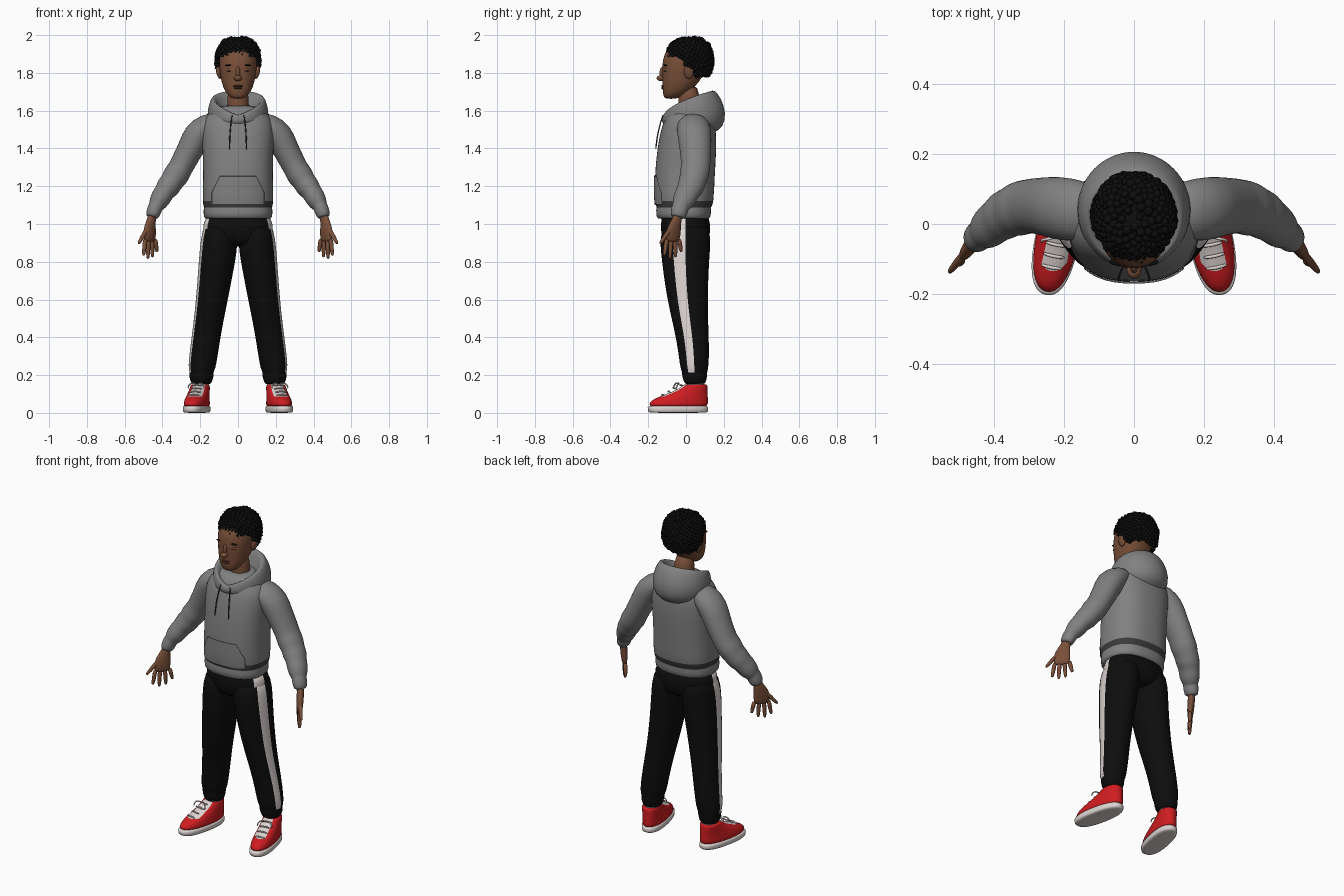
import bpy, bmesh, random
from math import sin, cos, pi, sqrt
from mathutils import Vector, Matrix

random.seed(4)
if "Cube" in bpy.data.objects:
    bpy.data.objects.remove(bpy.data.objects["Cube"])


def material(name, r, g, b):
    m = bpy.data.materials.new(name)
    m.use_nodes = True
    m.diffuse_color = (r, g, b, 1)
    node = m.node_tree.nodes["Principled BSDF"]
    node.inputs["Base Color"].default_value = (r, g, b, 1)
    node.inputs["Roughness"].default_value = 0.8
    return m


SKIN = material("brown skin", .19, .078, .04)
LIP = material("dark skin", .09, .035, .02)
HAIR = material("black hair", .004, .004, .004)
GREY = material("grey fleece", .22, .22, .22)
SEAM = material("dark grey seam", .045, .045, .045)
PANTS = material("black cloth", .004, .004, .004)
WHITE = material("off white", .72, .66, .64)
RED = material("red leather", .62, .012, .015)


def finish(name, bm, mats, subdiv=0):
    bmesh.ops.recalc_face_normals(bm, faces=bm.faces[:])
    me = bpy.data.meshes.new(name)
    bm.to_mesh(me)
    bm.free()
    for m in mats:
        me.materials.append(m)
    for f in me.polygons:
        f.use_smooth = True
    ob = bpy.data.objects.new(name, me)
    bpy.context.collection.objects.link(ob)
    if subdiv:
        mod = ob.modifiers.new("smooth", "SUBSURF")
        mod.levels = mod.render_levels = subdiv
    return ob


def skin(name, rings, mats, paint=None, subdiv=1, caps=True):
    """Bridge closed rings of points; paint(column, row) picks the material."""
    bm = bmesh.new()
    rows = [[bm.verts.new(p) for p in r] for r in rings]
    n = len(rows[0])
    for j in range(len(rows) - 1):
        for k in range(n):
            q = (k + 1) % n
            f = bm.faces.new((rows[j][k], rows[j][q], rows[j + 1][q], rows[j + 1][k]))
            f.material_index = paint(k, j) if paint else 0
    if caps:
        bm.faces.new(rows[0])
        bm.faces.new(rows[-1])
    return finish(name, bm, mats, subdiv)


def power(v, p):
    return (1 if v > 0 else -1) * abs(v) ** (2 / p)


def stack(name, rows, mats, s=1, n=24, p=2, paint=None, subdiv=1):
    """Level rings from rows of (z, centre x, half width, y front, y back)."""
    ang = [2 * pi * k / n for k in range(n)]
    rings = [[(s * (cx + rx * power(cos(a), p)),
               (y0 + y1) / 2 + (y1 - y0) / 2 * power(sin(a), p), z) for a in ang]
             for z, cx, rx, y0, y1 in rows]
    return skin(name, rings, mats, paint, subdiv)


def tube(name, path, mat, side=(0, 1, 0), s=1, n=14, paint=None, subdiv=1):
    """Rings across a path of (x, y, z, radius along side, other radius)."""
    pts = [Vector(q[:3]) for q in path]
    rings = []
    for i, q in enumerate(path):
        t = (pts[min(i + 1, len(pts) - 1)] - pts[max(i - 1, 0)]).normalized()
        u = Vector(side)
        u = (u - t * u.dot(t)).normalized()
        v = t.cross(u)
        ring = []
        for k in range(n):
            a = 2 * pi * k / n
            w = pts[i] + u * q[3] * cos(a) + v * q[4] * sin(a)
            ring.append((s * w.x, w.y, w.z))
        rings.append(ring)
    return skin(name, rings, [mat], paint, subdiv)


def ball(name, loc, size, mat, tilt=0):
    bm = bmesh.new()
    m = Matrix.Translation(loc) @ Matrix.Rotation(tilt, 4, 'Y') @ Matrix.Diagonal((*size, 1))
    bmesh.ops.create_uvsphere(bm, u_segments=16, v_segments=10, radius=1, matrix=m)
    return finish(name, bm, [mat])


# Head, neck and face
stack("head", [(1.662, 0, .03, -.11, -.05), (1.68, 0, .054, -.122, -.01),
               (1.72, 0, .08, -.125, .045), (1.78, 0, .094, -.126, .09),
               (1.84, 0, .101, -.128, .115), (1.9, 0, .1, -.118, .12),
               (1.95, 0, .075, -.08, .1)], [SKIN], p=2.2)
tube("neck", [(0, .03, 1.5, .07, .068), (0, .02, 1.6, .058, .058), (0, .01, 1.75, .06, .06)], SKIN)
ball("nose_tip", (0, -.13, 1.772), (.021, .026, .016), SKIN)
ball("nose_bridge", (0, -.122, 1.8), (.012, .018, .034), SKIN)
ball("upper_lip", (0, -.118, 1.731), (.028, .013, .006), LIP)
ball("lower_lip", (0, -.117, 1.72), (.024, .014, .007), LIP)
for s, tag in ((1, "left"), (-1, "right")):
    ball(tag + "_ear", (s * .102, .015, 1.807), (.014, .027, .04), SKIN, s * .2)
    ball(tag + "_eyelid", (s * .042, -.099, 1.814), (.022, .018, .014), SKIN)
    ball(tag + "_lash_line", (s * .042, -.105, 1.81), (.02, .014, .003), LIP)
    ball(tag + "_eyebrow", (s * .044, -.108, 1.841), (.026, .011, .005), HAIR, s * .1)


# Curly hair: a cap under a shell of small curls, both cut at the hairline
def scalp(d, k=1):
    flat = max(sqrt(d.x ** 2 + d.y ** 2), .001)
    w = flat ** .7 / flat * k
    return Vector((.113 * d.x * w, .02 + .12 * d.y * w, 1.866 + .117 * d.z * k))


def above_hairline(p):
    return p.z > min(1.888, max(1.785, 1.875 - (p.y + .02) * 1.7))


bm = bmesh.new()
bmesh.ops.create_icosphere(bm, subdivisions=4, radius=1)
for v in bm.verts:
    v.co = scalp(v.co.copy(), .98)
bmesh.ops.delete(bm, geom=[v for v in bm.verts if not above_hairline(v.co)], context='VERTS')
finish("hair_cap", bm, [HAIR])
bm = bmesh.new()
total = 520
for i in range(total):
    z = 1 - 2 * (i + .5) / total
    r = sqrt(1 - z * z)
    p = scalp(Vector((r * cos(2.4 * i), r * sin(2.4 * i), z)), random.uniform(.97, 1.02))
    if above_hairline(p):
        bmesh.ops.create_icosphere(bm, subdivisions=1, radius=random.uniform(.012, .017),
                                   matrix=Matrix.Translation(p))
finish("hair_curls", bm, [HAIR])

# Hoodie body with a ribbed hem
torso = stack("hoodie_body", [
    (1.025, 0, .172, -.145, .12), (1.032, 0, .182, -.157, .13), (1.08, 0, .184, -.16, .135),
    (1.088, 0, .178, -.153, .13), (1.1, 0, .19, -.165, .147), (1.25, 0, .184, -.167, .152),
    (1.4, 0, .188, -.153, .162), (1.5, 0, .195, -.133, .16), (1.56, 0, .18, -.112, .145),
    (1.61, 0, .13, -.085, .12), (1.63, 0, .08, -.05, .09)],
    [GREY, SEAM], n=32, p=2.4, paint=lambda k, j: int(j == 3))

# Hood lying open around the neck, as rings rising towards the back
hood = []
for rx, y0, y1, z, rise in ((.07, -.06, .08, 1.53, .05), (.1, -.088, .11, 1.565, .09),
                            (.125, -.108, .13, 1.575, .128), (.138, -.118, .15, 1.575, .138),
                            (.154, -.127, .185, 1.565, .105), (.166, -.13, .214, 1.55, .04),
                            (.155, -.125, .2, 1.53, -.02), (.11, -.09, .14, 1.51, -.03)):
    ring = []
    for k in range(32):
        a = 2 * pi * k / 32
        b = (1 - cos(a)) / 2
        ring.append((rx * sin(a), y0 + (y1 - y0) * b, z + rise * b ** .55))
    hood.append(ring)
skin("hood", hood, [GREY], caps=False)

# Front pocket: an edged panel wrapped onto the body
bm = bmesh.new()
us = [-1, -.96] + [-.9 + .15 * i for i in range(13)] + [.96, 1]
zs = [1.1, 1.106, 1.135, 1.165, 1.2, 1.23, 1.25, 1.256]
grid = [[bm.verts.new((u * (.142 - .5 * max(0, z - 1.165)), -.3, z)) for u in us] for z in zs]
for j in range(len(zs) - 1):
    for i in range(len(us) - 1):
        f = bm.faces.new((grid[j][i], grid[j][i + 1], grid[j + 1][i + 1], grid[j + 1][i]))
        f.material_index = int(i in (0, len(us) - 2) or j in (0, len(zs) - 2))
pocket = finish("front_pocket", bm, [GREY, SEAM])
wrap = pocket.modifiers.new("wrap", "SHRINKWRAP")
wrap.target = torso
wrap.wrap_method = 'PROJECT'
wrap.use_project_y = True
wrap.use_positive_direction = True
wrap.offset = .006

# Waist of the trousers; two outer columns carry the side stripe
N = 24
stack("trouser_waist", [(.88, 0, .15, -.1, .1), (.92, 0, .185, -.13, .128),
                        (1.0, 0, .187, -.136, .13), (1.06, 0, .17, -.13, .12)], [PANTS, WHITE],
      p=2.3, paint=lambda k, j: int(k in (N - 2, N - 1, N // 2, N // 2 + 1)))

SPREAD = (.6, -.75, 0)
for s, tag in ((1, "left"), (-1, "right")):
    # Drawstring
    tube(tag + "_drawstring", [(.03, -.12, 1.585, .004, .004), (.04, -.14, 1.52, .004, .004),
                               (.044, -.155, 1.45, .004, .004), (.046, -.16, 1.39, .005, .005)],
         SEAM, s=s, n=6, side=(1, 0, 0))

    # Sleeve with soft folds and a cuff
    tube(tag + "_sleeve", [
        (.1, .03, 1.545, .07, .05), (.16, .038, 1.525, .09, .066), (.215, .045, 1.475, .092, .08),
        (.25, .05, 1.4, .085, .07), (.285, .052, 1.335, .08, .068), (.305, .05, 1.295, .078, .064),
        (.33, .043, 1.255, .08, .072), (.35, .035, 1.225, .071, .06), (.37, .025, 1.195, .073, .066),
        (.39, .01, 1.17, .063, .053), (.405, -.002, 1.145, .064, .056), (.425, -.02, 1.11, .056, .05),
        (.434, -.027, 1.095, .044, .038), (.44, -.032, 1.083, .047, .041),
        (.455, -.043, 1.04, .042, .036), (.456, -.044, 1.035, .03, .026)], GREY, s=s, n=18)

    # Hand: flat palm, four fingers and a thumb fanned along one plane
    tube(tag + "_palm", [(.45, -.04, 1.06, .026, .022), (.46, -.05, 1.015, .028, .02),
                         (.466, -.062, .98, .046, .021), (.468, -.07, .935, .05, .018),
                         (.468, -.07, .9, .042, .013)], SKIN, side=SPREAD, s=s)
    for finger, x, y, z in (("little", .428, -.025, .852), ("ring", .452, -.055, .823),
                            ("middle", .477, -.085, .815), ("index", .5, -.115, .832),
                            ("thumb", .527, -.138, .895)):
        tip = Vector((x, y, z))
        root = Vector((.468, -.068, .925)).lerp(Vector((x, y, .925)), .7)
        if finger == "thumb":
            root = Vector((.475, -.075, .985))
        path = [(*root.lerp(tip, t), r, r) for t, r in ((0, .014), (.5, .013), (.9, .01), (1, .006))]
        tube(f"{tag}_{finger}_finger", path, SKIN, side=SPREAD, s=s, n=8)

    # Trouser leg, gathered at the ankle
    stack(tag + "_trouser_leg", [
        (1.02, .095, .085, -.12, .12), (.92, .1, .097, -.138, .131), (.86, .104, .1, -.135, .128),
        (.75, .118, .094, -.122, .12), (.6, .138, .085, -.1, .116), (.48, .157, .079, -.072, .118),
        (.38, .172, .077, -.05, .122), (.28, .186, .075, -.036, .122), (.235, .191, .072, -.03, .118),
        (.215, .193, .063, -.02, .112), (.195, .194, .066, -.022, .113), (.16, .194, .056, -.01, .105),
        (.15, .194, .045, 0, .095)], [PANTS, WHITE], s=s, n=N,
        paint=lambda k, j: int(k >= N - 2 and j < 9))
    stack(tag + "_sock", [(.09, .195, .046, .0, .102), (.2, .195, .046, .0, .102)], [WHITE], s=s)

    # Shoe built around the ankle, then turned outwards
    turn = s * .2
    ankle = (s * .2, .05, 0)
    shoe = [stack(tag + "_shoe_sole", [
        (0, 0, .058, -.25, .062), (.004, 0, .063, -.256, .068), (.032, 0, .065, -.26, .07),
        (.04, 0, .06, -.255, .066)], [WHITE], s=s, p=2.4)]
    front = 3 * N // 4
    shoe.append(stack(tag + "_shoe_upper", [
        (.03, 0, .06, -.25, .064), (.045, 0, .062, -.252, .068), (.068, 0, .06, -.238, .068),
        (.088, 0, .057, -.19, .067), (.108, 0, .054, -.135, .066), (.128, 0, .052, -.09, .065),
        (.148, 0, .05, -.066, .064), (.152, 0, .044, -.055, .058)], [RED, WHITE], s=s, p=2.2,
        paint=lambda k, j: int(j > 2 and front - 3 < k + 1 < front + 3)))
    for i in range(4):
        y, z = -.175 + .033 * i, .1 + .017 * i
        shoe.append(tube(f"{tag}_lace_{i + 1}", [(-.034, y, z - .008, .006, .005), (0, y - .004, z, .006, .005),
                                                (.034, y, z - .008, .006, .005)], WHITE, s=s, n=6))
    for d in (-1, 1):
        shoe.append(tube(f"{tag}_bow_{'inner' if d < 0 else 'outer'}", [
            (0, -.085, .15, .004, .004), (d * .022, -.1, .163, .005, .005),
            (d * .046, -.105, .145, .005, .005), (d * .04, -.115, .128, .004, .004)], WHITE, s=s, n=6))
    for part in shoe:
        part.location = ankle
        part.rotation_euler.z = turn
